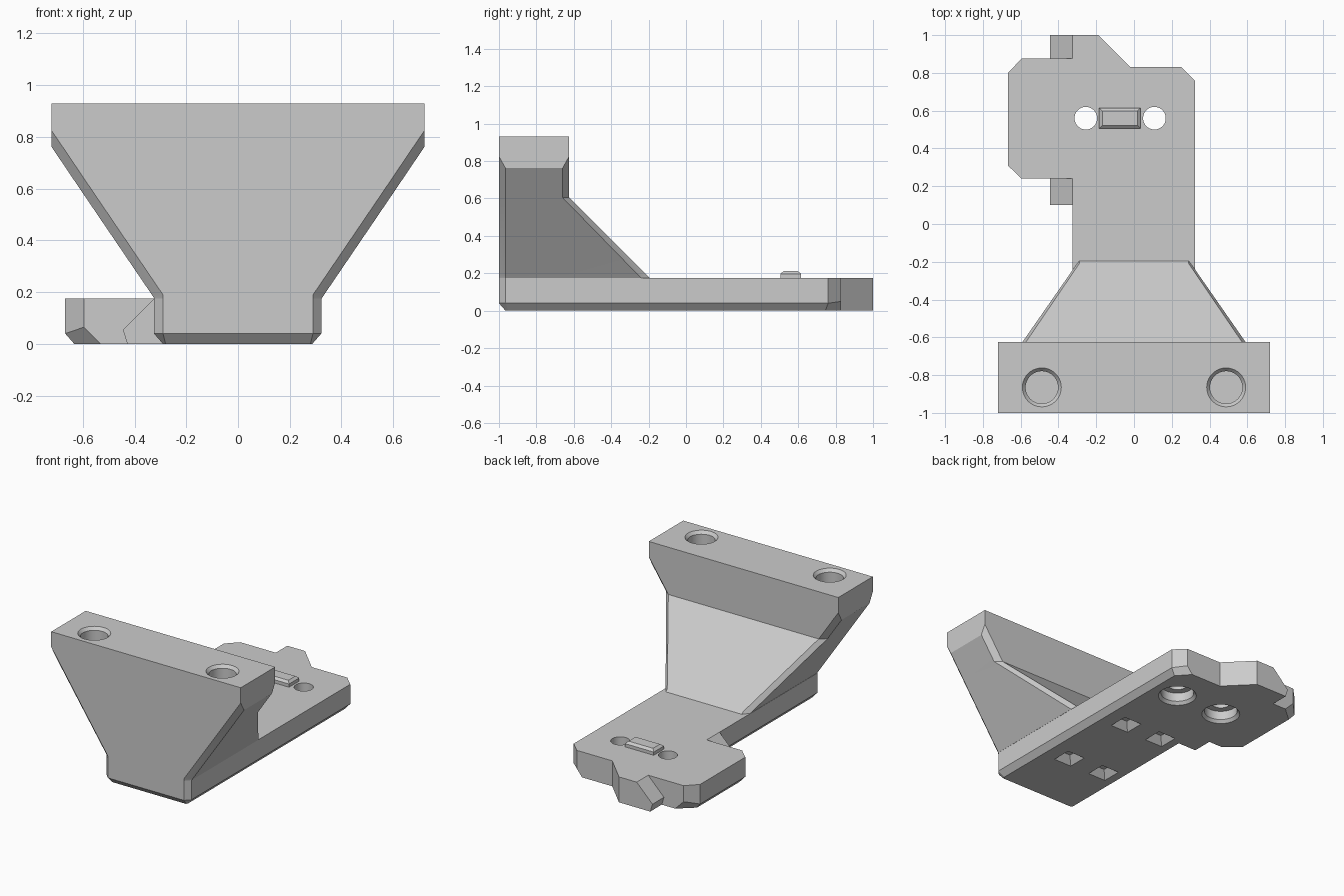
import bpy, bmesh, math

cube = bpy.data.objects.get("Cube")
if cube:
    bpy.data.objects.remove(cube, do_unlink=True)

grey = bpy.data.materials.new("plain grey")
grey.use_nodes = True
grey.diffuse_color = (0.6, 0.6, 0.6, 1)
grey.node_tree.nodes["Principled BSDF"].inputs["Base Color"].default_value = (0.6, 0.6, 0.6, 1)


def loft(name, rings):
    """Skin a stack of matching point rings and cap both ends."""
    bm = bmesh.new()
    rows = [[bm.verts.new(p) for p in ring] for ring in rings]
    n = len(rows[0])
    for a, b in zip(rows, rows[1:]):
        for i in range(n):
            j = (i + 1) % n
            bm.faces.new((a[i], a[j], b[j], b[i]))
    bm.faces.new(rows[0][::-1])
    bm.faces.new(rows[-1])
    bmesh.ops.remove_doubles(bm, verts=bm.verts[:], dist=0.0005)
    bmesh.ops.recalc_face_normals(bm, faces=bm.faces[:])
    mesh = bpy.data.meshes.new(name)
    bm.to_mesh(mesh)
    bm.free()
    mesh.materials.append(grey)
    obj = bpy.data.objects.new(name, mesh)
    bpy.context.collection.objects.link(obj)
    return obj


def rect(cx, cy, hx, hy, z):
    return [(cx + sx * hx, cy + sy * hy, z)
            for sx, sy in ((-1, -1), (1, -1), (1, 1), (-1, 1))]


def lathe(name, cx, cy, profile, sides=40):
    turns = [math.tau * i / sides for i in range(sides)]
    return loft(name, [[(cx + r * math.cos(t), cy + r * math.sin(t), z) for t in turns]
                       for r, z in profile])


def cut(target, cutter):
    cutter.hide_render = True
    mod = target.modifiers.new("cut", "BOOLEAN")
    mod.operation, mod.solver, mod.object = "DIFFERENCE", "EXACT", cutter
    bpy.context.view_layer.objects.active = target
    bpy.ops.object.modifier_apply(modifier=mod.name)
    bpy.data.objects.remove(cutter, do_unlink=True)


TOP = 0.175

# Base plate: outline x, y, then bottom x, y, then height of the lower chamfer
outline = [
    (-0.29, -1, -0.28, -0.965, 0.04), (0.29, -1, 0.28, -0.965, 0.04),
    (0.322, -0.965, 0.287, -0.95, 0.04), (0.322, 0.76, 0.287, 0.745, 0.04),
    (0.25, 0.83, 0.21, 0.83, 0.05), (-0.02, 0.83, -0.02, 0.83, 0.04),
    (-0.19, 1, -0.19, 1, 0.04), (-0.325, 1, -0.325, 1, 0.04),
    (-0.325, 0.875, -0.325, 0.875, 0.04), (-0.595, 0.875, -0.53, 0.875, 0.065),
    (-0.668, 0.80, -0.633, 0.785, 0.04), (-0.668, 0.31, -0.633, 0.325, 0.04),
    (-0.595, 0.24, -0.53, 0.24, 0.065), (-0.325, 0.24, -0.29, 0.24, 0.04),
    (-0.325, -0.965, -0.29, -0.95, 0.04),
]
plate = loft("base_plate", [
    [(bx, by, 0) for x, y, bx, by, z in outline],
    [(x, y, z) for x, y, bx, by, z in outline],
    [(x, y, TOP) for x, y, bx, by, z in outline],
])

# Screw holes with chamfered counterbores underneath
for x in (-0.255, 0.108):
    cut(plate, lathe("screw_hole_cutter", x, 0.56,
                     [(0.13, -0.01), (0.105, 0.02), (0.105, 0.08), (0.06, 0.08), (0.06, 0.3)]))

# Small tapered pockets underneath
for x in (-0.165, 0.12):
    for y in (-0.5, 0.065):
        cut(plate, loft("pocket_cutter", [rect(x, y, 0.075, 0.075, -0.01),
                                          rect(x, y, 0.03, 0.03, 0.05)]))

# Sloped tabs in front of and behind the side wing
tab = [(-0.325, TOP), (-0.445, 0.055), (-0.428, 0), (-0.29, 0), (-0.325, 0.04)]
for name, y0, y1 in (("front_tab", 0.1, 0.24), ("rear_tab", 0.875, 1.0)):
    loft(name, [[(x, y, z) for x, z in tab] for y in (y0, y1)])

# Raised key between the screw holes
loft("raised_key", [rect(-0.075, 0.56, 0.11, 0.055, TOP - 0.01),
                    rect(-0.075, 0.56, 0.11, 0.055, 0.197),
                    rect(-0.075, 0.56, 0.093, 0.038, 0.212)])


# Flared upright: height, half width, back y, corner chamfer in x, front and back chamfer in y
def section(z, w, back, dx, df, db):
    half = [(w - dx, -1), (w, -1 + df), (w, back - db), (w - dx, back)]
    return [(x, y, z) for x, y in half] + [(-x, y, z) for x, y in half[::-1]]


upright = loft("flared_upright", [
    section(TOP, 0.323, -0.195, 0.034, 0.035, 0.045),
    section(0.19, 0.333, -0.21, 0.043, 0.035, 0.045),
    section(0.605, 0.615, -0.625, 0.043, 0.035, 0.035),
    section(0.762, 0.721, -0.625, 0.043, 0.035, 0.035),
    section(0.825, 0.721, -0.625, 0, 0, 0),
    section(0.93, 0.721, -0.625, 0, 0, 0),
])

# Blind round sockets in the top
for side in (-1, 1):
    cut(upright, lathe("socket_cutter", side * 0.488, -0.865,
                       [(0.086, 0.65), (0.086, 0.91), (0.104, 0.931), (0.104, 0.96)]))

# Smooth the round walls while keeping edges sharp
for obj in (plate, upright):
    bpy.ops.object.select_all(action="DESELECT")
    obj.select_set(True)
    bpy.context.view_layer.objects.active = obj
    bpy.ops.object.shade_smooth_by_angle(angle=math.radians(15))
